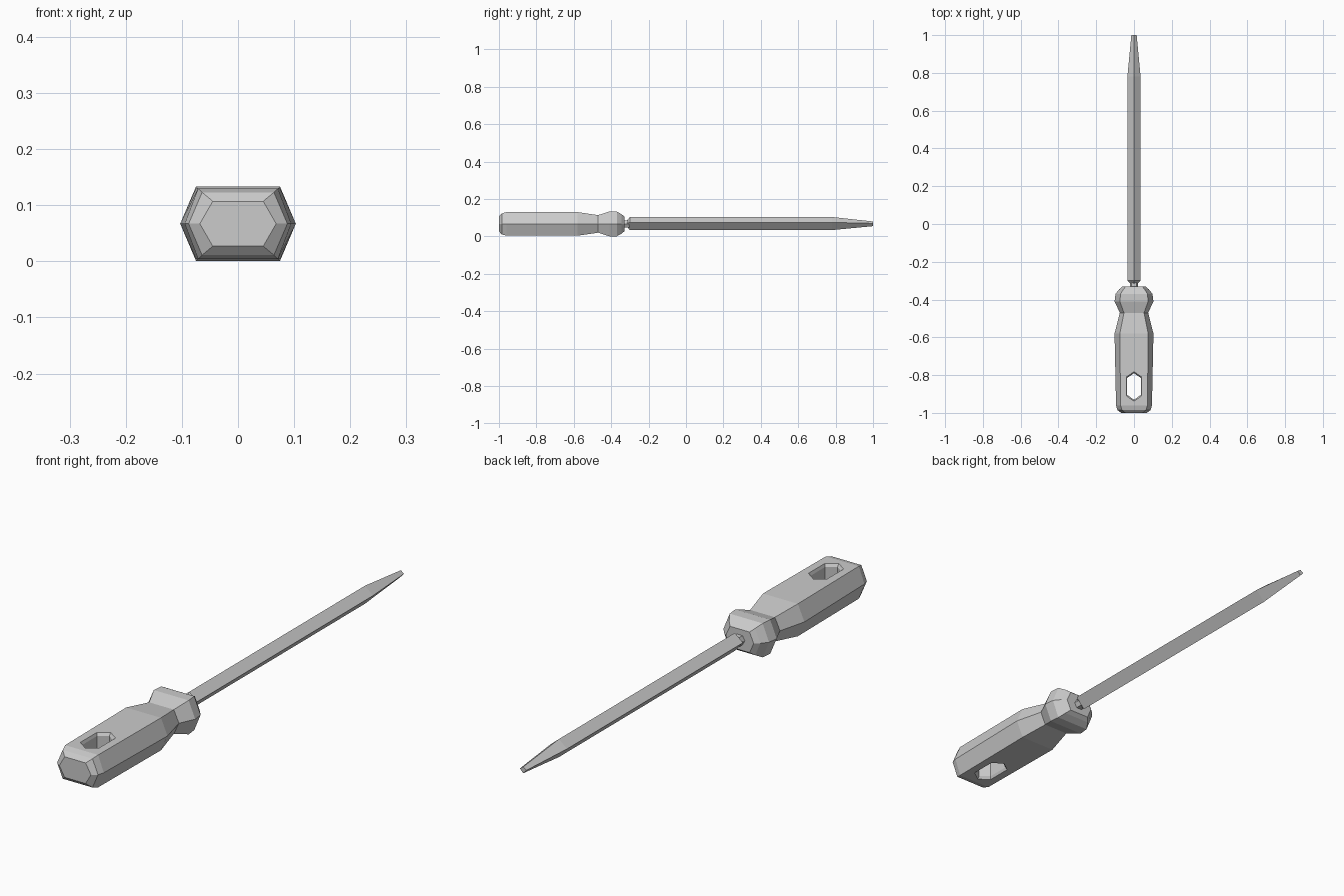
import bpy, bmesh
from mathutils import Vector

cube = bpy.data.objects.get("Cube")
if cube:
    bpy.data.objects.remove(cube, do_unlink=True)

MID = 0.067  # height of the tool's long axis

steel = bpy.data.materials.new("light_grey")
steel.use_nodes = True
steel.diffuse_color = (0.6, 0.6, 0.6, 1)
bsdf = steel.node_tree.nodes["Principled BSDF"]
bsdf.inputs["Base Color"].default_value = (0.6, 0.6, 0.6, 1)
bsdf.inputs["Roughness"].default_value = 0.6


def loft(name, rings):
    """Skin a list of equal-sized point rings and cap both ends."""
    bm = bmesh.new()
    loops = [[bm.verts.new(p) for p in ring] for ring in rings]
    n = len(loops[0])
    for a, b in zip(loops, loops[1:]):
        for i in range(n):
            j = (i + 1) % n
            bm.faces.new((a[i], a[j], b[j], b[i]))
    bm.faces.new(loops[0])
    bm.faces.new(loops[-1])
    bmesh.ops.recalc_face_normals(bm, faces=bm.faces)
    mesh = bpy.data.meshes.new(name)
    bm.to_mesh(mesh)
    bm.free()
    obj = bpy.data.objects.new(name, mesh)
    bpy.context.collection.objects.link(obj)
    mesh.materials.append(steel)
    return obj


def hexagon(y, w, f, h):
    """Flat-topped section: half width, half flat, half height."""
    pts = [(w, 0), (f, h), (-f, h), (-w, 0), (-f, -h), (f, -h)]
    return [Vector((x, y, MID + z)) for x, z in pts]


def kite(y, w, top, side, bottom):
    """Blade section with a ridge above and below."""
    return [Vector(p) for p in
            ((w, y, side), (0, y, top), (-w, y, side), (0, y, bottom))]


# Handle with rounded butt, waist and collar
handle = loft("handle", [hexagon(*s) for s in (
    (-1.0, 0.068, 0.045, 0.04),
    (-0.985, 0.088, 0.064, 0.056),
    (-0.96, 0.095, 0.071, 0.063),
    (-0.58, 0.103, 0.075, 0.063),
    (-0.47, 0.075, 0.053, 0.047),
    (-0.41, 0.103, 0.075, 0.066),
    (-0.37, 0.098, 0.071, 0.066),
    (-0.345, 0.078, 0.056, 0.052),
    (-0.33, 0.06, 0.042, 0.04))])

# Hanging hole with a slightly flared rim
def hole_ring(z, s):
    pts = [(0, 0.07), (0.036, 0.045), (0.036, -0.045),
           (0, -0.07), (-0.036, -0.045), (-0.036, 0.045)]
    return [Vector((x * s, -0.86 + y * s, MID + z)) for x, y in pts]

cutter = loft("hole_cutter", [hole_ring(*s) for s in (
    (-0.08, 1.3), (-0.052, 1), (0.052, 1), (0.08, 1.3))])
cutter.hide_render = True
cutter.hide_viewport = True
cut = handle.modifiers.new("hanging_hole", "BOOLEAN")
cut.operation = "DIFFERENCE"
cut.solver = "EXACT"
cut.object = cutter

# Narrow neck between handle and shaft
loft("neck", [hexagon(y, 0.022, 0.012, 0.018) for y in (-0.345, -0.29)])

# Ridged shaft tapering to the tip
loft("shaft", [kite(*s) for s in (
    (-0.318, 0.018, 0.082, 0.07, 0.055),
    (-0.3, 0.035, 0.104, 0.075, 0.034),
    (0.78, 0.035, 0.104, 0.075, 0.034),
    (1.0, 0.014, 0.08, 0.07, 0.055))])
